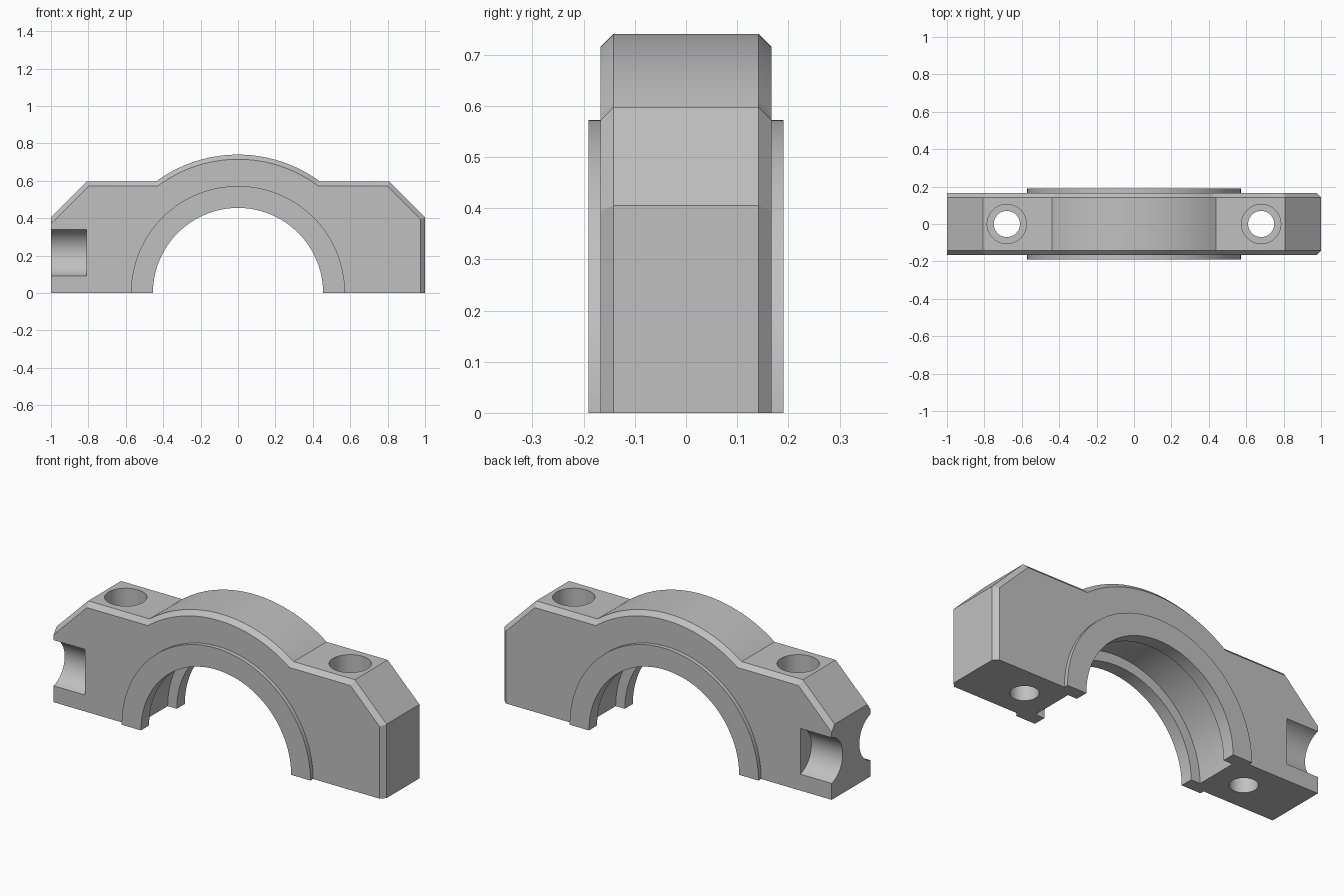
import bpy, bmesh
from math import sin, cos, asin, radians
from mathutils import Matrix

cube = bpy.data.objects.get("Cube")
if cube:
    bpy.data.objects.remove(cube, do_unlink=True)

# Main dimensions
HALF_BODY, HALF_RING, CHAMFER = 0.167, 0.19, 0.025
DOME_R, SHOULDER_Z, SLOPE_SUM = 0.74, 0.597, 1.405
RING_R, BORE_R, GROOVE_R = 0.572, 0.455, 0.51
BELOW = -0.2          # everything runs below the split plane, then is trimmed

metal = bpy.data.materials.new("cast grey")
metal.use_nodes = True
grey = (0.53, 0.53, 0.53, 1)
metal.diffuse_color = grey
metal.node_tree.nodes["Principled BSDF"].inputs["Base Color"].default_value = grey


def make_object(name, bm):
    bmesh.ops.recalc_face_normals(bm, faces=bm.faces)
    mesh = bpy.data.meshes.new(name)
    bm.to_mesh(mesh)
    bm.free()
    mesh.materials.append(metal)
    obj = bpy.data.objects.new(name, mesh)
    bpy.context.collection.objects.link(obj)
    return obj


def cylinder(name, axis, radius, length, center, segments=64):
    turn = {"X": Matrix.Rotation(radians(90), 4, "Y"),
            "Y": Matrix.Rotation(radians(90), 4, "X"),
            "Z": Matrix.Identity(4)}[axis]
    bm = bmesh.new()
    bmesh.ops.create_cone(bm, cap_ends=True, segments=segments, radius1=radius,
                          radius2=radius, depth=length,
                          matrix=Matrix.Translation(center) @ turn)
    return make_object(name, bm)


def outline(d):
    """Front outline drawn in by d on the chamfered sides."""
    r, top, right = DOME_R - d, SHOULDER_Z - d, 1 - d
    slope = SLOPE_SUM - d * 2 ** 0.5
    start = asin(top / r)
    sweep = radians(180) - 2 * start
    steps = 40
    dome = [(r * cos(start + sweep * i / steps), r * sin(start + sweep * i / steps))
            for i in range(steps + 1)]
    return ([(right, BELOW), (right, slope - right), (slope - top, top)] + dome +
            [(top - slope, top), (-1, slope - 1), (-1, BELOW)])


# Body: outline lofted front to back with chamfered rims
bm = bmesh.new()
inner = HALF_BODY - CHAMFER
loops = [[bm.verts.new((x, y, z)) for x, z in outline(d)]
         for y, d in ((-HALF_BODY, CHAMFER), (-inner, 0), (inner, 0), (HALF_BODY, CHAMFER))]
for a, b in zip(loops, loops[1:]):
    for i in range(len(a)):
        j = (i + 1) % len(a)
        bm.faces.new((a[i], a[j], b[j], b[i]))
bm.faces.new(loops[0])
bm.faces.new(loops[-1])
cap = make_object("bearing_cap", bm)

tools = []


def combine(tool, operation="DIFFERENCE"):
    mod = cap.modifiers.new(tool.name, "BOOLEAN")
    mod.operation, mod.object, mod.solver = operation, tool, "EXACT"
    tool.hide_render = True
    tools.append(tool)


# Raised ring, bore and inner groove
combine(cylinder("raised_ring", "Y", RING_R, 2 * HALF_RING, (0, 0, 0), 128), "UNION")
combine(cylinder("bore", "Y", BORE_R, 1, (0, 0, 0), 128))
combine(cylinder("groove", "Y", GROOVE_R, 0.24, (0, 0, 0), 128))

# Bolt holes with counterbores
for side in (-1, 1):
    combine(cylinder("bolt_hole", "Z", 0.07, 2, (side * 0.68, 0, 0)))
    combine(cylinder("counterbore", "Z", 0.105, 0.5, (side * 0.68, 0, 0.65)))

# Rounded notches on both faces of the right end
for side in (-1, 1):
    combine(cylinder("end_notch", "X", 0.13, 0.4, (-1.01, side * 0.202, 0.215)))

# Trim flat at the split plane
bm = bmesh.new()
bmesh.ops.create_cube(bm, size=1, matrix=Matrix.Translation((0, 0, -0.5)) @
                      Matrix.Diagonal((3, 3, 1, 1)))
combine(make_object("split_plane", bm))

# Bake the cuts and drop the helpers
bpy.context.view_layer.update()
graph = bpy.context.evaluated_depsgraph_get()
baked = bpy.data.meshes.new_from_object(cap.evaluated_get(graph))
cap.modifiers.clear()
cap.data = baked
baked.materials.clear()
baked.materials.append(metal)
for poly in baked.polygons:
    poly.material_index = 0
for tool in tools:
    bpy.data.objects.remove(tool, do_unlink=True)

# Smooth curved walls, keep edges crisp
bpy.ops.object.select_all(action="DESELECT")
cap.select_set(True)
bpy.context.view_layer.objects.active = cap
bpy.ops.object.shade_smooth_by_angle(angle=radians(30))
